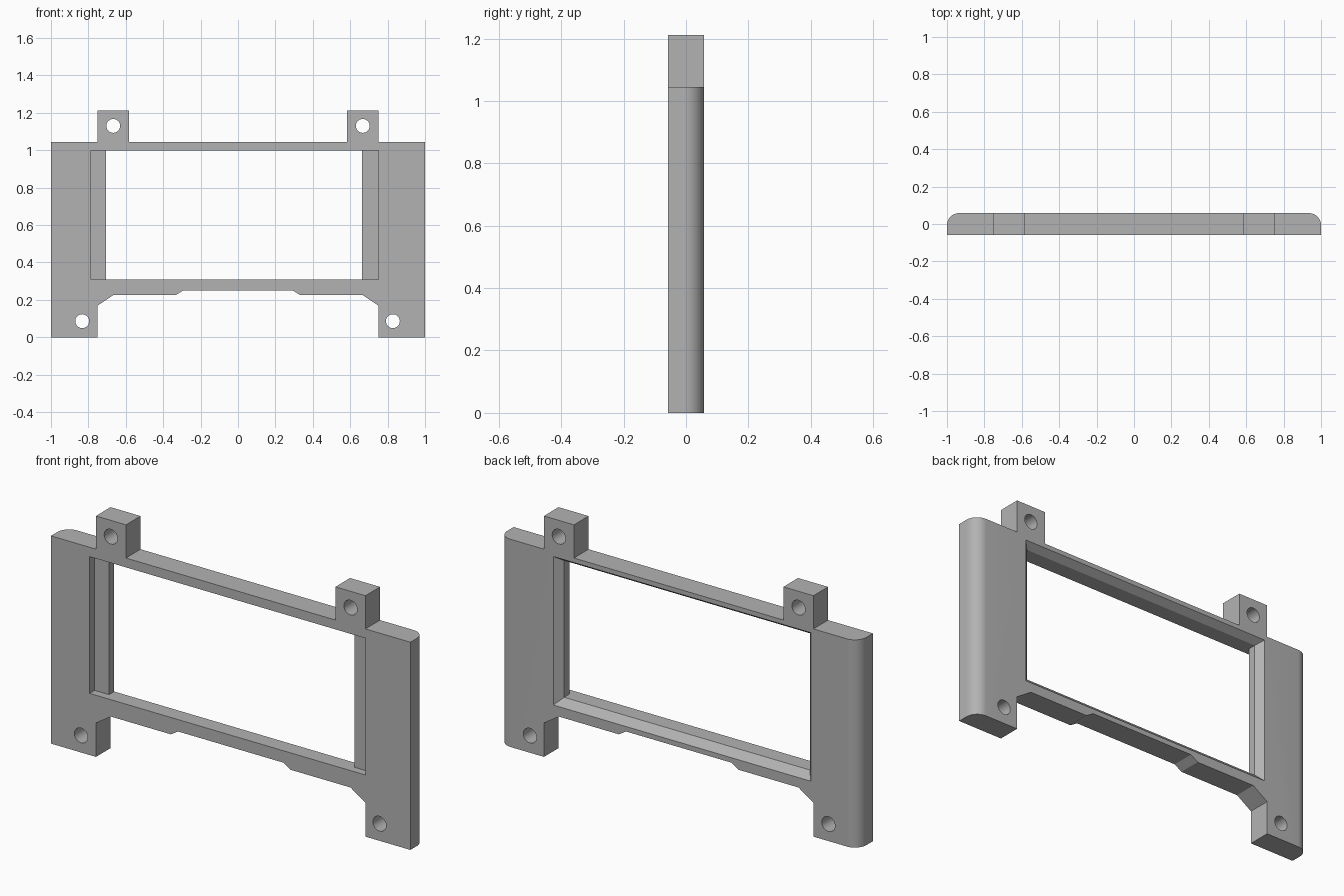
import bpy, bmesh, math
from mathutils import Matrix, Vector

cube = bpy.data.objects.get("Cube")
if cube:
    bpy.data.objects.remove(cube, do_unlink=True)

HALF = 0.058      # half thickness of the frame
ROUND = 0.064     # radius of the rear outer edges

grey = bpy.data.materials.new("plain grey")
grey.use_nodes = True
colour = (0.45, 0.45, 0.45, 1)
grey.diffuse_color = colour
grey.node_tree.nodes["Principled BSDF"].inputs["Base Color"].default_value = colour


def make_object(name, bm):
    bmesh.ops.recalc_face_normals(bm, faces=bm.faces)
    mesh = bpy.data.meshes.new(name)
    bm.to_mesh(mesh)
    bm.free()
    mesh.materials.append(grey)
    obj = bpy.data.objects.new(name, mesh)
    bpy.context.collection.objects.link(obj)
    return obj


# Outline of one half in (x, z), from lower middle round to the upper middle
half = [(0.293, 0.25), (0.333, 0.225), (0.667, 0.225), (0.75, 0.17),
        (0.75, 0), (1, 0), (1, 1.045), (0.75, 1.045),
        (0.75, 1.212), (0.583, 1.212), (0.583, 1.045)]
outline = half + [(-x, z) for x, z in reversed(half)]

# Frame body with side grips, feet and upper tabs
bm = bmesh.new()
face = bm.faces.new([bm.verts.new((x, -HALF, z)) for x, z in outline])
new = bmesh.ops.extrude_face_region(bm, geom=[face])["geom"]
bmesh.ops.translate(bm, vec=(0, 2 * HALF, 0),
                    verts=[v for v in new if isinstance(v, bmesh.types.BMVert)])
rear_edges = [e for e in bm.edges
              if all(abs(v.co.x) > 0.99 and v.co.y > 0 for v in e.verts)]
bmesh.ops.bevel(bm, geom=rear_edges, offset=ROUND, offset_type='OFFSET',
                segments=12, profile=0.5, affect='EDGES')
frame = make_object("display_frame", bm)

# Window cutter: front recess, narrower opening, chamfered rear rim
recess = (-0.785, 0.75, 0.31, 0.998)
opening = (-0.705, 0.662, 0.31, 0.998)
rim = (-0.735, 0.698, 0.275, 1.022)
steps = [(-0.2, recess), (-0.018, recess), (-0.018, opening),
         (0.023, opening), (HALF, rim), (0.2, rim)]
bm = bmesh.new()
rings = [[bm.verts.new((x, y, z)) for x, z in ((l, b), (r, b), (r, t), (l, t))]
         for y, (l, r, b, t) in steps]
for a, b in zip(rings, rings[1:]):
    for i in range(4):
        j = (i + 1) % 4
        bm.faces.new((a[i], a[j], b[j], b[i]))
bm.faces.new(rings[0])
bm.faces.new(rings[-1])
# Merge the points shared by the recess floor and the opening
bmesh.ops.dissolve_degenerate(bm, dist=0.0001, edges=bm.edges)
cutters = [make_object("window_cutter", bm)]

# Screw hole cutters
for x, z in ((-0.667, 1.13), (0.667, 1.13), (-0.833, 0.086), (0.828, 0.086)):
    bm = bmesh.new()
    place = Matrix.Translation(Vector((x, 0, z))) @ Matrix.Rotation(math.pi / 2, 4, 'X')
    bmesh.ops.create_cone(bm, cap_ends=True, segments=40, radius1=0.037,
                          radius2=0.037, depth=0.4, matrix=place)
    cutters.append(make_object("screw_hole_cutter", bm))

# Cut the window and holes, then remove the cutters
bpy.ops.object.select_all(action='DESELECT')
bpy.context.view_layer.objects.active = frame
frame.select_set(True)
for cutter in cutters:
    cutter.hide_render = True
    mod = frame.modifiers.new("cut", 'BOOLEAN')
    mod.operation = 'DIFFERENCE'
    mod.solver = 'EXACT'
    mod.object = cutter
    bpy.ops.object.modifier_apply(modifier=mod.name)
    bpy.data.objects.remove(cutter, do_unlink=True)

bpy.ops.object.shade_smooth_by_angle(angle=math.radians(30))
